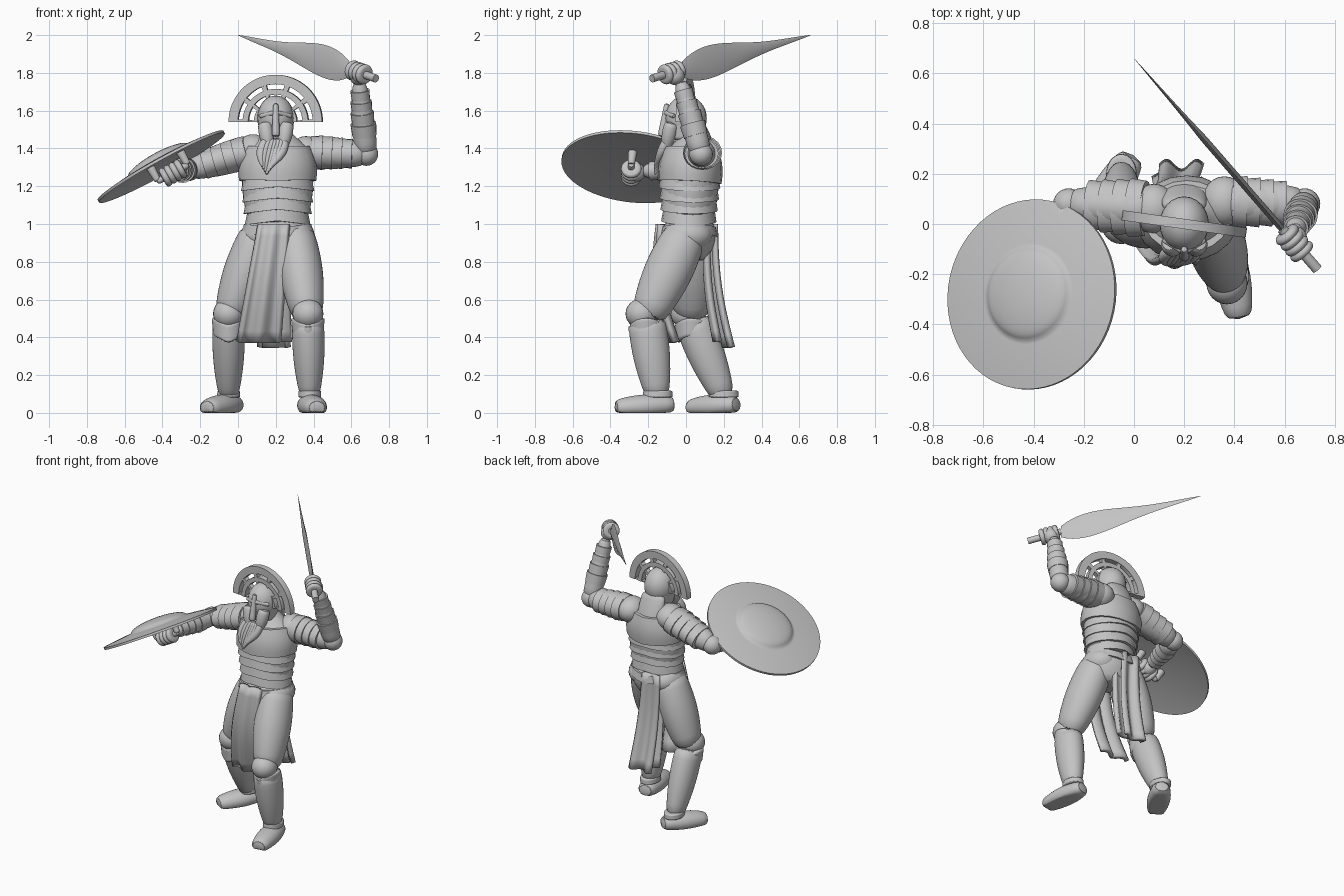
import bpy, bmesh, math
from mathutils import Vector, Matrix

cube = bpy.data.objects.get("Cube")
if cube:
    bpy.data.objects.remove(cube)

SHADE = (.55, .55, .55, 1)
grey = bpy.data.materials.new("plain grey")
grey.use_nodes = True
grey.diffuse_color = SHADE
grey.node_tree.nodes["Principled BSDF"].inputs["Base Color"].default_value = SHADE
X, Y, Z = Matrix.Identity(3)
parts = []


def point(x, y, z):
    return Vector((x, y, z))


def finish(name, bm, subdivide=False):
    bmesh.ops.recalc_face_normals(bm, faces=bm.faces)
    mesh = bpy.data.meshes.new(name)
    bm.to_mesh(mesh)
    bm.free()
    mesh.materials.append(grey)
    ob = bpy.data.objects.new(name, mesh)
    bpy.context.collection.objects.link(ob)
    if subdivide:
        modifier = ob.modifiers.new("smooth", 'SUBSURF')
        modifier.levels = modifier.render_levels = 1
    parts.append(ob)
    return ob


def skin(bm, loops):
    """Join equal loops of vertices into a closed solid."""
    for first, second in zip(loops, loops[1:]):
        for k in range(len(first)):
            bm.faces.new((first[k - 1], first[k], second[k], second[k - 1]))
    bm.faces.new(loops[0])
    bm.faces.new(loops[-1])


def limb(name, start, end, r_start, r_end, bulge=0, flat=1, chevron=0, bend=Vector(), soft=True):
    """Tapered, bulging tube; flat squashes its depth, chevron lifts its middle."""
    bm = bmesh.new()
    along = (end - start).normalized()
    ref = Y if abs(along.z) > .7 else Z
    deep = (ref - along * ref.dot(along)).normalized()
    wide = deep.cross(along)
    loops, steps, sides = [], 6, 20
    for i in range(steps + 1):
        t = i / steps
        swell = math.sin(math.pi * t)
        centre = start.lerp(end, t) + bend * swell
        radius = r_start + (r_end - r_start) * t + bulge * swell
        loop = []
        for k in range(sides):
            angle = math.tau * k / sides
            c, s = math.cos(angle), math.sin(angle)
            p = centre + (wide * c + deep * s * flat) * radius + Z * chevron * (1 - abs(c))
            p.z = max(0, p.z)
            loop.append(bm.verts.new(p))
        loops.append(loop)
    skin(bm, loops)
    return finish(name, bm, soft)


def ball(name, centre, width, depth, height):
    bm = bmesh.new()
    matrix = Matrix.Translation(centre) @ Matrix.Diagonal((width, depth, height, 1))
    bmesh.ops.create_uvsphere(bm, u_segments=24, v_segments=16, radius=1, matrix=matrix)
    return finish(name, bm)


def plates(name, start, end, r_start, r_end, count, flare, flat=1, chevron=0):
    """Overlapping bands, each flared towards its far end."""
    for i in range(count):
        near, far = i / count, (i + 1.1) / count
        radius = r_start + (r_end - r_start) * near
        limb(f"{name}_{i + 1}", start.lerp(end, near), start.lerp(end, far),
             radius, radius * flare, flat=flat, chevron=chevron, soft=False)


def cloth(name, top, bottom, w_top, w_bottom, bow, folds):
    """Hanging strip with vertical folds, bowed forwards or back."""
    bm = bmesh.new()
    rows, columns = 10, 16
    grid = []
    for i in range(rows + 1):
        t = i / rows
        centre = top.lerp(bottom, t) + Y * bow * math.sin(math.pi * t)
        half = w_top + (w_bottom - w_top) * t
        grid.append([])
        for k in range(columns + 1):
            across = k / columns
            fold = Y * math.sin(folds * math.tau * across) * .01 * (1 + t)
            grid[-1].append(bm.verts.new(centre + X * half * (2 * across - 1) + fold))
    for upper, lower in zip(grid, grid[1:]):
        for k in range(columns):
            bm.faces.new((upper[k], upper[k + 1], lower[k + 1], lower[k]))
    ob = finish(name, bm)
    ob.modifiers.new("thickness", 'SOLIDIFY').thickness = .03


def fist(name, centre, axis, wrist):
    """Four curled fingers stacked along a grip, with a palm towards the wrist."""
    axis = axis.normalized()
    ball(name + "_palm", centre.lerp(wrist, .4), .05, .05, .05)
    for i in range(4):
        base = centre + axis * (i - 1.5) * .03
        limb(f"{name}_finger_{i + 1}", base - axis * .018, base + axis * .018, .045, .045, .01)


# Torso, cuirass and belt
waist, chest, collar = point(.21, .015, 1), point(.21, .02, 1.23), point(.21, .03, 1.41)
limb("pelvis", waist - Z * .2, waist + Z * .02, .11, .165, .045, .78)
limb("torso", waist, collar, .155, .17, .03, .8)
limb("chest_plate", chest, collar, .205, .175, .015, .82, -.01, soft=False)
limb("shoulder_slope", collar - Z * .03, collar + Z * .09, .2, .06, -.01, .72)
plates("waist_band", chest + Z * .01, waist, .18, .155, 4, 1.08, .84, .02)
limb("belt", waist - Z * .05, waist, .19, .178, flat=.82, chevron=-.02, soft=False)

# Hanging cloths
cloth("front_cloth", point(.19, -.15, 1), point(.11, -.08, .37), .07, .1, -.045, 1.5)
cloth("back_cloth", point(.16, .16, 1), point(.19, .24, .35), .07, .09, -.025, 1.5)
cloth("back_cloth_fold", point(.17, .13, .97), point(.17, .19, .38), .08, .1, -.02, 1)

# Legs, greaves and boots
legs = {"left": (point(.3, .01, .97), point(.37, -.21, .5), point(.38, -.15, .1), point(.42, -.38, .025)),
        "right": (point(.12, .03, .97), point(-.05, .03, .5), point(-.05, .2, .1), point(-.17, .01, .025))}
for side, (hip, knee, ankle, toe) in legs.items():
    limb(side + "_thigh", hip, knee, .1, .08, .028, 1.1)
    ball(side + "_hip", hip - Z * .03, .105, .13, .09)
    limb(side + "_greave", knee, ankle - Z * .02, .085, .052, .015, 1.18)
    limb(side + "_shin_ridge", knee - Y * .08 - Z * .03, ankle - Y * .06 + Z * .06, .03, .01, flat=.8)
    ball(side + "_knee_guard", knee - Y * .025 + Z * .025, .082, .085, .08)
    limb(side + "_greave_rim", knee - Z * .1, knee + Z * .01, .08, .092, chevron=-.04)
    limb(side + "_ankle_cuff", ankle - Z * .02, ankle + Z * .02, .062, .06, flat=1.3)
    heel = ankle.lerp(toe, -.4)
    heel.z = .045
    limb(side + "_foot", heel, toe, .05, .05, .025, .85)

# Raised left arm and shield-bearing right arm
arms = {"left": (point(.36, .09, 1.38), point(.68, .08, 1.37), point(.64, -.03, 1.76), .098, .88),
        "right": (point(.08, .06, 1.39), point(-.26, .08, 1.29), point(-.34, -.23, 1.28), .11, .76)}
for side, (shoulder, elbow, wrist, width, flat) in arms.items():
    limb(side + "_upper_arm", shoulder, elbow, .09, .06, .01)
    ball(side + "_shoulder", shoulder, .09, .1, .085)
    ball(side + "_elbow", elbow, .062, .062, .062)
    limb(side + "_forearm", elbow, wrist, .06, .034, .012)
    plates(side + "_shoulder_plate", shoulder.lerp(elbow, .1), shoulder.lerp(elbow, .75),
           width, width * .82, 4, 1.06, flat)
    plates(side + "_bracer", elbow.lerp(wrist, .25), elbow.lerp(wrist, .85), .064, .042, 4, 1.07)

# Helmeted head
head = point(.2, 0, 1.56)
ball("helmet", head, .098, .11, .12)
limb("neck", collar, head, .08, .07)
limb("face_guard", head, head - Z * .12, .098, .085, flat=1.1)
limb("neck_guard", head + Y * .06 - Z * .03, point(.2, .175, 1.26), .085, .04, .025, .45)
limb("nose_guard", head + point(0, -.1, .08), head + point(0, -.13, -.1), .014, .022)
for side, s in (("left", 1), ("right", -1)):
    limb(side + "_cheek_guard", head + point(s * .06, -.075, -.02), head + point(s * .035, -.11, -.18),
         .035, .012, .015)
    limb(side + "_brow", head + point(0, -.11, .03), head + point(s * .085, -.06, .01), .014, .012)

# Beard locks gathering to a point
locks = 7
for i in range(locks):
    s = 2 * i / (locks - 1) - 1
    limb(f"beard_lock_{i + 1}", head + point(s * .05, -.1, -.11),
         head + point(s * .02 - .05, -.165, abs(s) * .04 - .3), .022, .006, .01, bend=X * s * .02)

# Crescent crest: rims joined by spokes
bm = bmesh.new()


def arc(inner, outer, depth, start, end, steps):
    loops = []
    for i in range(steps + 1):
        angle = math.radians(start + (end - start) * i / steps)
        ray = X * math.cos(angle) + Z * math.sin(angle)
        loops.append([bm.verts.new(ray * r + Y * y) for r, y in
                      ((inner, -depth), (outer, -depth), (outer, depth), (inner, depth))])
    skin(bm, loops)


for inner, outer in ((.2, .25), (.145, .175), (.09, .115)):
    arc(inner, outer, .02, 0, 180, 40)
spokes = 5
for i in range(spokes + 1):
    angle = 180 * i / spokes
    arc(.1, .22, .016, max(0, angle - 4), min(180, angle + 4), 2)
crest = finish("crest", bm)
crest.location = head - Z * .02
crest.rotation_euler.z = -.14

# Shield: domed disc with a raised boss, turned and tilted
bm = bmesh.new()
rim, boss, steps = .38, .18, 32
front, back = [], []
for i in range(steps + 1):
    r = rim * i / steps
    dome = .03 * (1 - (r / rim) ** 2)
    lift = .03 * math.sqrt(1 - (r / boss) ** 2) + .008 if r < boss else 0
    front.append(bm.verts.new((r, 0, dome + lift)))
    back.append(bm.verts.new((r, 0, dome - .015)))
profile = front + back[::-1]
edges = [bm.edges.new(pair) for pair in zip(profile, profile[1:])]
bmesh.ops.spin(bm, geom=profile + edges, axis=Z, cent=Vector(), angle=math.tau, steps=64)
bmesh.ops.remove_doubles(bm, verts=bm.verts, dist=.0005)
shield = finish("shield", bm)
facing = point(-.48, .1, .87)
shield.location = point(-.41, -.28, 1.31)
shield.rotation_euler = facing.to_track_quat('Z', 'Y').to_euler()

# Shield grip and the hand on it
grip, slope = point(-.345, -.29, 1.27), point(.87, 0, .48)
limb("shield_grip", grip - slope * .1, grip + slope * .1, .018, .018)
for end in (-.09, .09):
    limb("grip_post", grip + slope * end, grip + slope * end + facing * .09, .018, .025)
fist("right_hand", grip, slope, arms["right"][2])

# Leaf-shaped sword held overhead
pommel, guard, tip = point(.73, -.18, 1.77), point(.59, -.02, 1.82), point(0, .66, 2)
across = (tip - guard).cross(Z).normalized()
bm = bmesh.new()
loops, steps = [], 24
for i in range(steps + 1):
    t = i / steps
    half = .1 * (1.01 - t) * (1 + .2 * math.sin(math.tau * t)) * (1 - .6 * (1 - t) ** 9)
    centre = guard.lerp(tip, t)
    ridge = across * min(.014, half * .3)
    loops.append([bm.verts.new(centre + offset) for offset in (-Z * half, ridge, Z * half, -ridge)])
skin(bm, loops)
finish("sword_blade", bm)
limb("sword_handle", pommel, guard, .021, .021, soft=False)
hand = pommel.lerp(guard, .65)
fist("left_hand", hand, guard - pommel, arms["left"][2])

# Smooth shading with crisp edges
bpy.ops.object.select_all(action='DESELECT')
for ob in parts:
    ob.select_set(True)
bpy.context.view_layer.objects.active = parts[0]
bpy.ops.object.shade_smooth_by_angle(angle=math.radians(45))
